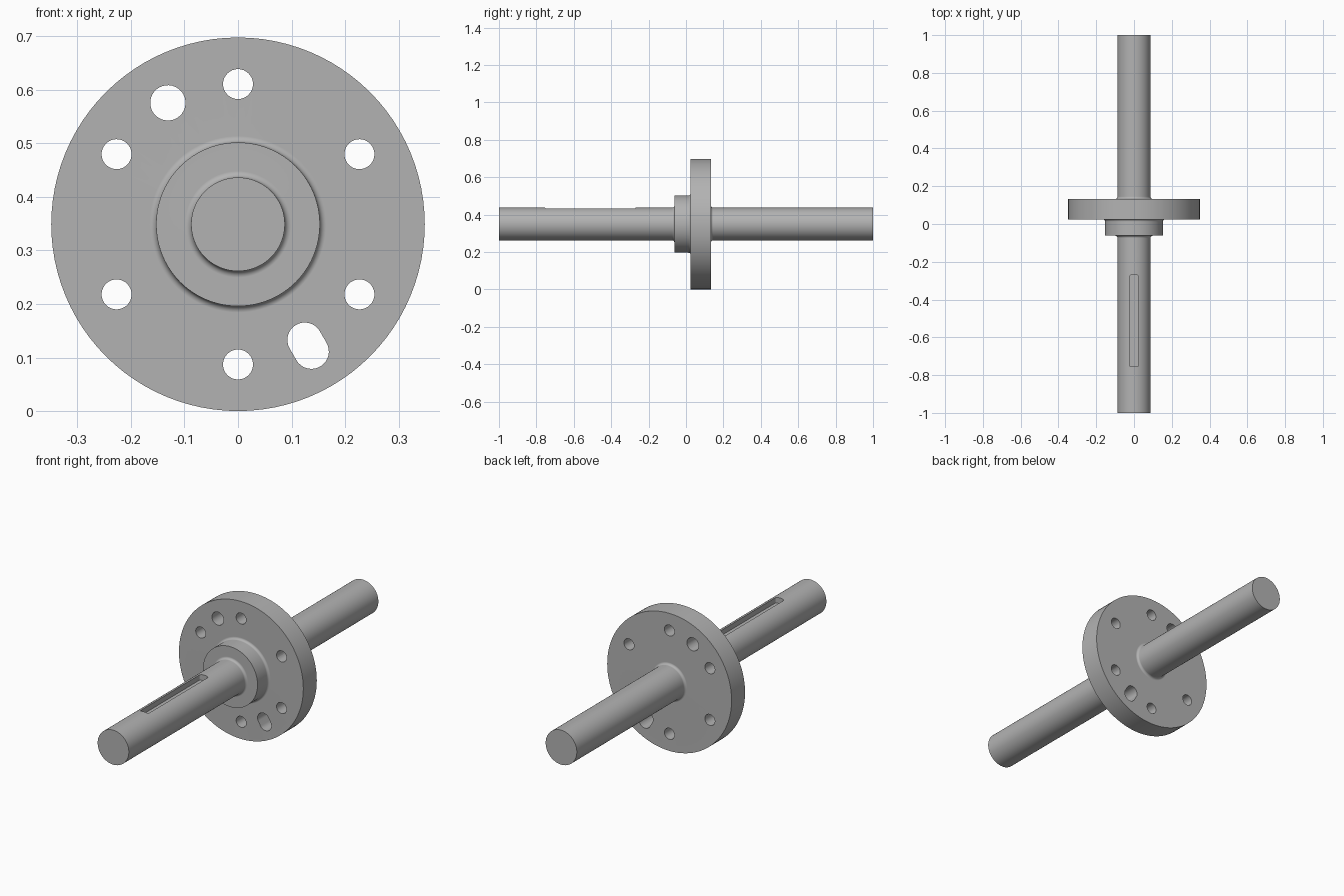
import bpy, bmesh, math
from mathutils import Matrix, Vector

cube = bpy.data.objects.get("Cube")
if cube:
    bpy.data.objects.remove(cube, do_unlink=True)

SHAFT_R, HUB_R, FLANGE_R = 0.0875, 0.153, 0.349
HUB_Y, FLANGE_Y, BACK_Y = -0.062, 0.025, 0.133
FILLET = 0.012
AXIS_Z = FLANGE_R

steel = bpy.data.materials.new("steel grey")
steel.use_nodes = True
steel.diffuse_color = (0.45, 0.45, 0.45, 1)
steel.node_tree.nodes["Principled BSDF"].inputs["Base Color"].default_value = (0.45, 0.45, 0.45, 1)


def make_object(name, bm):
    bmesh.ops.recalc_face_normals(bm, faces=bm.faces)
    mesh = bpy.data.meshes.new(name)
    bm.to_mesh(mesh)
    bm.free()
    mesh.materials.append(steel)
    obj = bpy.data.objects.new(name, mesh)
    bpy.context.collection.objects.link(obj)
    return obj


def fillet(radius, y, side):
    """Concave arc from a shaft of this radius up to a shoulder at y."""
    arc = []
    for i in range(7):
        a = math.pi / 2 * i / 6
        arc.append((radius + FILLET * (1 - math.cos(a)),
                    y + side * FILLET * (1 - math.sin(a))))
    return arc if side < 0 else arc[::-1]


def lathe(name, profile):
    bm = bmesh.new()
    verts = [bm.verts.new((r, y, AXIS_Z)) for r, y in profile]
    edges = [bm.edges.new(pair) for pair in zip(verts, verts[1:])]
    bmesh.ops.spin(bm, geom=verts + edges, cent=(0, 0, AXIS_Z), axis=(0, 1, 0),
                   angle=math.tau, steps=96, use_duplicate=False)
    bmesh.ops.remove_doubles(bm, verts=bm.verts, dist=1e-5)
    return make_object(name, bm)


def prism(name, outline):
    """Extrude an outline in x, z right through the flange."""
    bm = bmesh.new()
    face = bm.faces.new([bm.verts.new((x, 0, z)) for x, z in outline])
    out = bmesh.ops.extrude_face_region(bm, geom=[face])
    moved = [v for v in out["geom"] if isinstance(v, bmesh.types.BMVert)]
    bmesh.ops.translate(bm, verts=moved, vec=(0, 0.2, 0))
    return make_object(name, bm)


def slot_outline(angle, radius, half_length=0.0):
    """Round hole, or radial slot, on the bolt circle."""
    points = []
    for end in (1, -1):
        reach = 0.262 + end * half_length
        for i in range(17 if half_length else 16):
            a = angle + end * math.pi / 2 - math.pi + math.pi * i / 16
            if end < 0:
                a = angle + math.pi / 2 + math.pi * i / 16
            else:
                a = angle - math.pi / 2 + math.pi * i / 16
            points.append((reach * math.cos(angle) + radius * math.cos(a),
                           AXIS_Z + reach * math.sin(angle) + radius * math.sin(a)))
    return points


# Turned shaft with hub and flange
profile = [(0, -1), (SHAFT_R, -1)]
profile += fillet(SHAFT_R, HUB_Y, -1)
profile += [(HUB_R, HUB_Y)]
profile += fillet(HUB_R, FLANGE_Y, -1)
profile += [(FLANGE_R, FLANGE_Y), (FLANGE_R, BACK_Y)]
profile += fillet(SHAFT_R, BACK_Y, 1)
profile += [(SHAFT_R, 1), (0, 1)]
shaft = lathe("flanged_shaft", profile)

# Bolt holes, dowel hole and radial slot
cutters = [prism("bolt_hole", slot_outline(math.radians(30 + 60 * k), 0.028))
           for k in range(6)]
cutters.append(prism("dowel_hole", slot_outline(math.radians(120), 0.033)))
cutters.append(prism("radial_slot", slot_outline(math.radians(-60), 0.0325, 0.0125)))

# Keyway with rounded corners
bm = bmesh.new()
bmesh.ops.create_cube(bm, size=1, matrix=Matrix.Translation(
    Vector((0, -0.5125, AXIS_Z + SHAFT_R + 0.02))) @ Matrix.Diagonal((0.048, 0.485, 0.1, 1)))
upright = [e for e in bm.edges if abs(e.verts[0].co.z - e.verts[1].co.z) > 0.05]
bmesh.ops.bevel(bm, geom=upright, offset=0.009, segments=5, profile=0.5, affect='EDGES')
cutters.append(make_object("keyway", bm))

bpy.ops.object.select_all(action='DESELECT')
shaft.select_set(True)
bpy.context.view_layer.objects.active = shaft
for cutter in cutters:
    cut = shaft.modifiers.new(cutter.name, 'BOOLEAN')
    cut.operation = 'DIFFERENCE'
    cut.solver = 'EXACT'
    cut.object = cutter
    bpy.ops.object.modifier_apply(modifier=cut.name)
    bpy.data.objects.remove(cutter, do_unlink=True)

# Smooth turned surfaces, crisp machined edges
bpy.ops.object.shade_smooth_by_angle(angle=math.radians(30))
weighted = shaft.modifiers.new("weighted_normals", 'WEIGHTED_NORMAL')
weighted.keep_sharp = True
